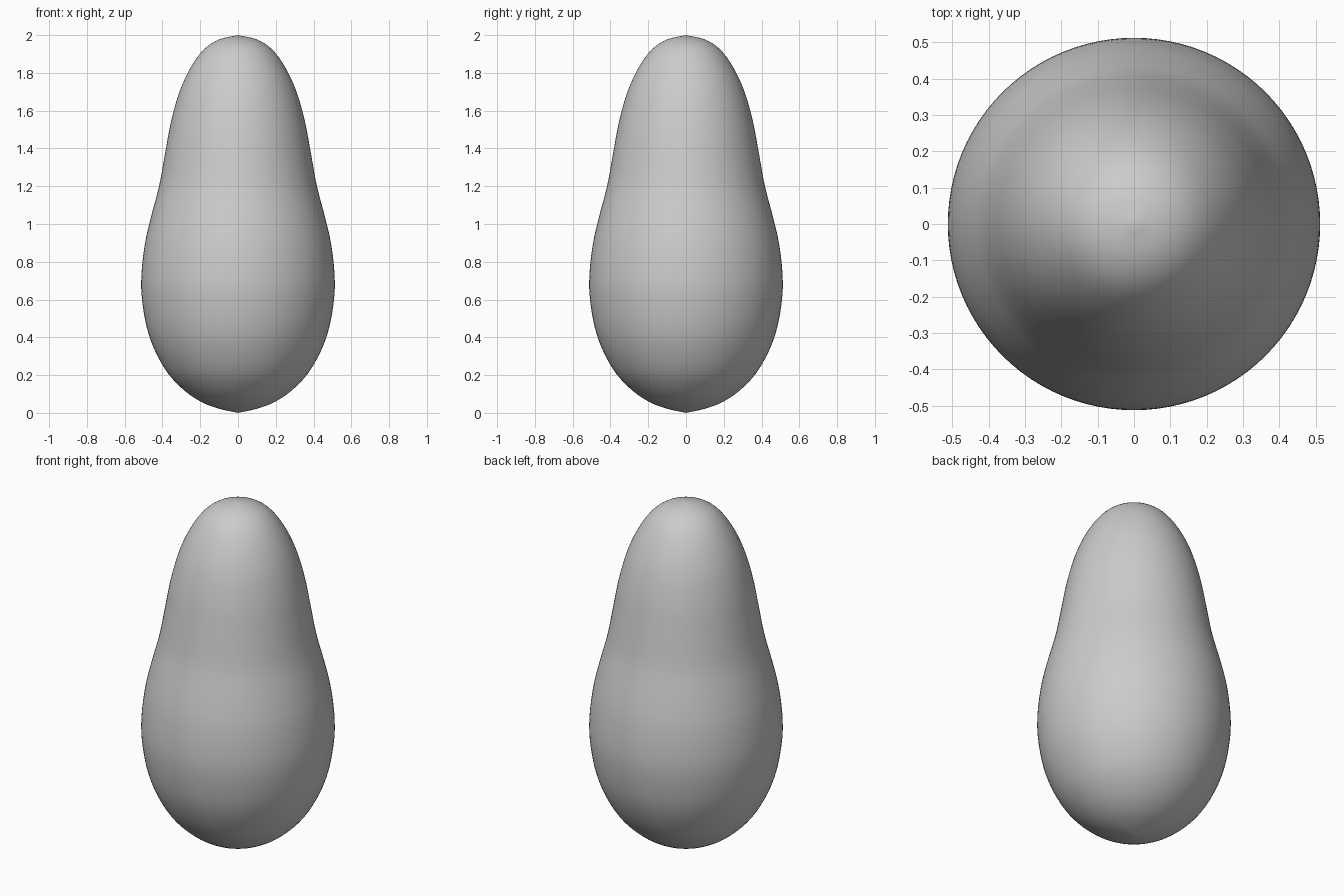
import bpy, bmesh, math
from mathutils import Vector

if "Cube" in bpy.data.objects:
    bpy.data.objects.remove(bpy.data.objects["Cube"])

# Half profile (radius, height), bottom to top
PROFILE = [(0, 0), (0.10, 0.022), (0.19, 0.056), (0.28, 0.115), (0.37, 0.208),
           (0.44, 0.33), (0.485, 0.46), (0.51, 0.62), (0.51, 0.75), (0.492, 0.90),
           (0.46, 1.04), (0.418, 1.20), (0.385, 1.38), (0.355, 1.54), (0.31, 1.70),
           (0.25, 1.83), (0.18, 1.925), (0.10, 1.977), (0, 2.0)]
SIDES = 96


def smooth_path(points, steps=4):
    """Catmull-Rom path through the profile points."""
    p = [Vector((r, 0, z)) for r, z in points]
    p = [2 * p[0] - p[1]] + p + [2 * p[-1] - p[-2]]
    out = []
    for a, b, c, d in zip(p, p[1:], p[2:], p[3:]):
        for i in range(steps):
            t = i / steps
            out.append(0.5 * (2 * b + (c - a) * t + (2 * a - 5 * b + 4 * c - d) * t ** 2
                              + (3 * b - a - 3 * c + d) * t ** 3))
    return out + [p[-2]]


# Turn the profile into the pear-shaped body
bm = bmesh.new()
verts = [bm.verts.new(co) for co in smooth_path(PROFILE)]
edges = [bm.edges.new(pair) for pair in zip(verts, verts[1:])]
bmesh.ops.spin(bm, geom=verts + edges, cent=(0, 0, 0), axis=(0, 0, 1),
               angle=math.tau, steps=SIDES, use_merge=True)
bmesh.ops.remove_doubles(bm, verts=bm.verts, dist=0.0001)
bmesh.ops.recalc_face_normals(bm, faces=bm.faces)
for face in bm.faces:
    face.smooth = True

mesh = bpy.data.meshes.new("pear_body")
bm.to_mesh(mesh)
bm.free()
body = bpy.data.objects.new("pear_body", mesh)
bpy.context.collection.objects.link(body)
